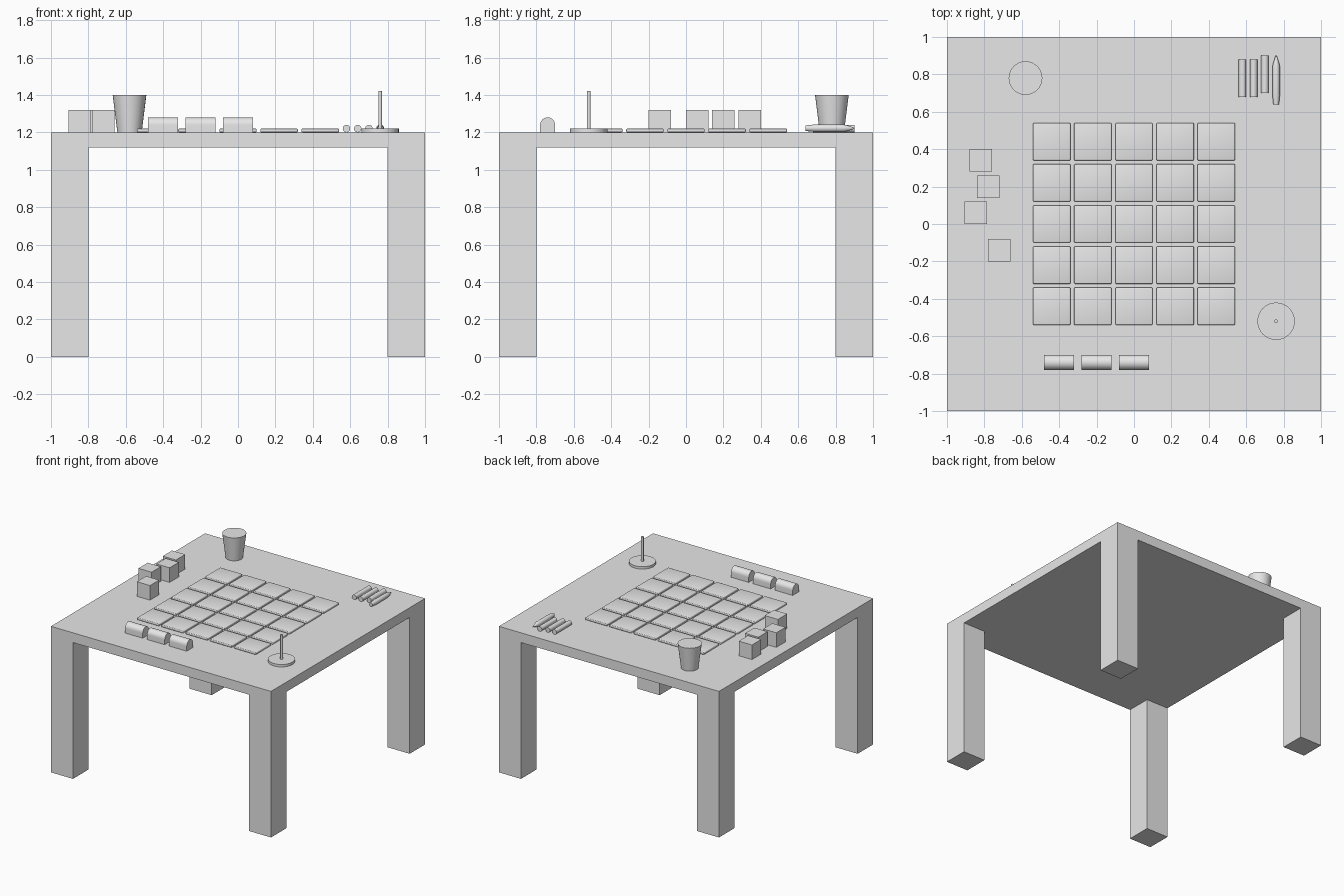
import bpy, bmesh, math

if "Cube" in bpy.data.objects:
    bpy.data.objects.remove(bpy.data.objects["Cube"])

grey = bpy.data.materials.new("plain grey")
grey.diffuse_color = (0.8, 0.8, 0.8, 1)
grey.use_nodes = True
grey.node_tree.nodes["Principled BSDF"].inputs["Base Color"].default_value = grey.diffuse_color
TOP = 1.2


def finish(name, bm, loc, smooth=False):
    bmesh.ops.recalc_face_normals(bm, faces=bm.faces[:])
    me = bpy.data.meshes.new(name)
    bm.to_mesh(me)
    bm.free()
    me.materials.append(grey)
    ob = bpy.data.objects.new(name, me)
    ob.location = loc
    bpy.context.collection.objects.link(ob)
    if smooth:
        bpy.ops.object.select_all(action='DESELECT')
        ob.select_set(True)
        bpy.context.view_layer.objects.active = ob
        bpy.ops.object.shade_smooth_by_angle(angle=math.radians(35))
    return ob


def box(name, size, loc, bevel=0):
    bm = bmesh.new()
    bmesh.ops.create_cube(bm, size=1)
    bmesh.ops.scale(bm, vec=size, verts=bm.verts)
    if bevel:
        bmesh.ops.bevel(bm, geom=bm.edges[:], offset=bevel, segments=3,
                        profile=0.5, affect='EDGES')
    return finish(name, bm, loc, bool(bevel))


def lathe(name, profile, loc, axis='Z', n=32):
    # closed solid of revolution from (radius, height) points
    bm = bmesh.new()
    rings = []
    for r, h in profile:
        ring = []
        for i in range(n):
            a = 2 * math.pi * i / n
            c, s = r * math.cos(a), r * math.sin(a)
            ring.append(bm.verts.new((c, s, h) if axis == 'Z' else (c, h, s)))
        rings.append(ring)
    for a, b in zip(rings, rings[1:]):
        for i in range(n):
            j = (i + 1) % n
            bm.faces.new((a[i], a[j], b[j], b[i]))
    bm.faces.new(rings[0])
    bm.faces.new(rings[-1])
    return finish(name, bm, loc, True)


# table
box("table_top", (2, 2, 0.08), (0, 0, 1.16))
for sx in (-1, 1):
    for sy in (-1, 1):
        box("table_leg", (0.2, 0.2, 1.12), (sx * 0.9, sy * 0.9, 0.56))

# five by five grid of tiles
for i in range(-2, 3):
    for j in range(-2, 3):
        box("tile", (0.2, 0.2, 0.02), (i * 0.22, j * 0.22, TOP + 0.01), 0.006)

# loose cubes
for x, y in ((-0.82, 0.34), (-0.78, 0.20), (-0.845, 0.06), (-0.72, -0.14)):
    box("cube_block", (0.12, 0.12, 0.12), (x, y, TOP + 0.06))

# round-topped blocks
for x in (-0.4, -0.2, 0.0):
    bm = bmesh.new()
    pts = [(-0.04, 0), (0.04, 0)]
    pts += [(0.04 * math.cos(math.pi * k / 16), 0.04 + 0.04 * math.sin(math.pi * k / 16))
            for k in range(17)]
    face = bm.faces.new([bm.verts.new((-0.08, y, z)) for y, z in pts])
    ext = bmesh.ops.extrude_face_region(bm, geom=[face])
    bmesh.ops.translate(bm, vec=(0.16, 0, 0),
                        verts=[v for v in ext["geom"] if isinstance(v, bmesh.types.BMVert)])
    finish("arched_block", bm, (x, -0.74, TOP), True)

# cup
lathe("cup", [(0.065, 0), (0.09, 0.2)], (-0.58, 0.78, TOP))

# peg stand
lathe("stand_base", [(0.1, 0), (0.1, 0.02)], (0.76, -0.52, TOP))
lathe("stand_peg", [(0.01, 0), (0.01, 0.2)], (0.76, -0.52, TOP + 0.02), n=16)

# round sticks and a pointed pen
for x, y in ((0.58, 0.78), (0.64, 0.78), (0.70, 0.80)):
    lathe("round_stick", [(0.02, -0.1), (0.02, 0.1)], (x, y, TOP + 0.02), 'Y', 24)
lathe("pen", [(0.015, -0.12), (0.02, -0.07), (0.02, 0.08), (0.016, 0.1), (0.003, 0.14)],
      (0.76, 0.76, TOP + 0.022), 'Y', 24)
